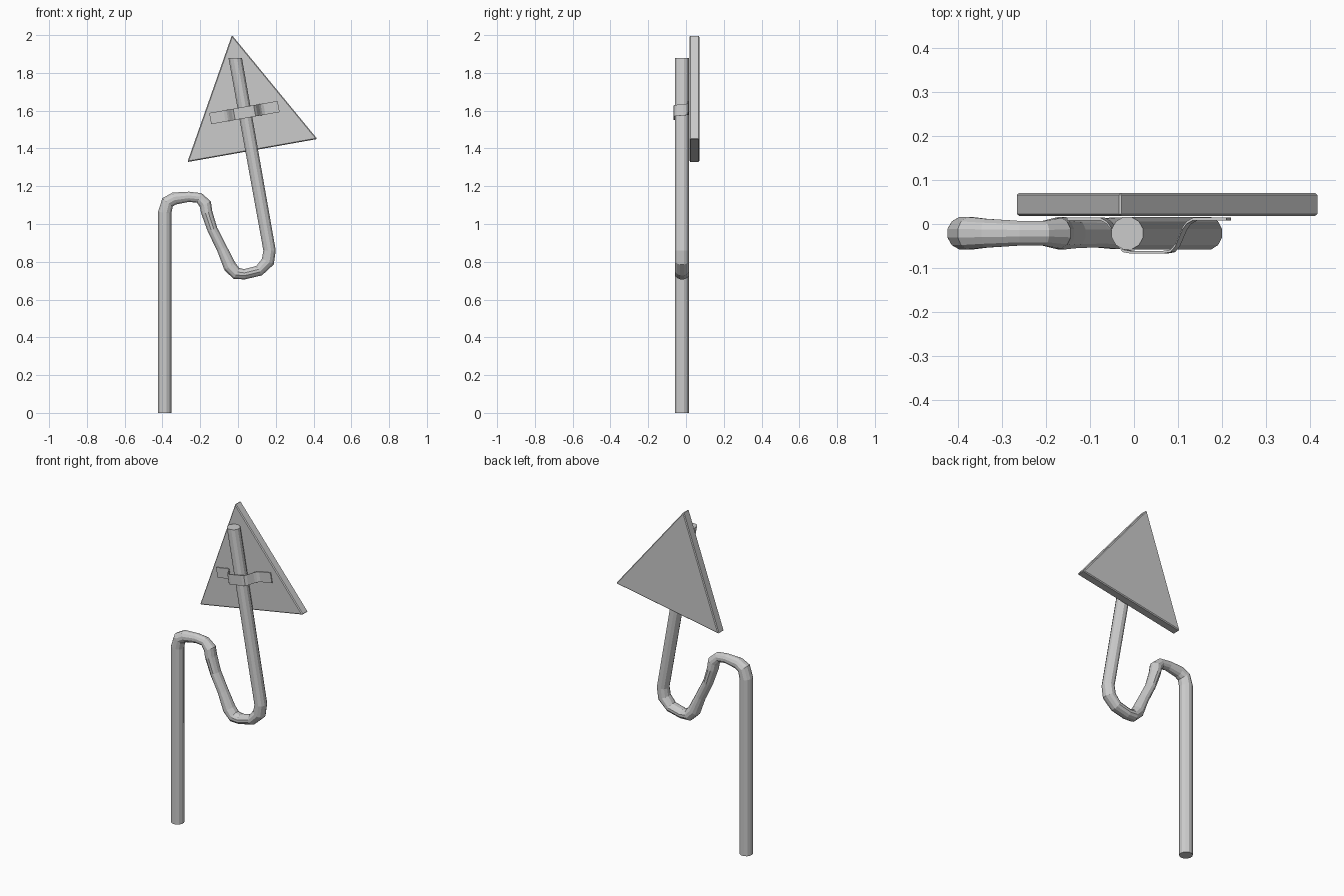
import bpy, bmesh
from math import sin, cos, pi, radians
from mathutils import Vector, Matrix

if "Cube" in bpy.data.objects:
    bpy.data.objects.remove(bpy.data.objects["Cube"])


def finish(bm, name):
    bmesh.ops.recalc_face_normals(bm, faces=bm.faces)
    me = bpy.data.meshes.new(name)
    bm.to_mesh(me)
    bm.free()
    ob = bpy.data.objects.new(name, me)
    bpy.context.collection.objects.link(ob)
    return ob


def prism(bm, pts, depth):
    """Extrude a closed polygon by a vector."""
    face = bm.faces.new([bm.verts.new(p) for p in pts])
    ext = bmesh.ops.extrude_face_region(bm, geom=[face], use_keep_orig=True)
    vs = [g for g in ext["geom"] if isinstance(g, bmesh.types.BMVert)]
    bmesh.ops.translate(bm, verts=vs, vec=depth)


# Bent pole: path points (x, z, in-plane radius, depth radius)
PATH = [(-.388, 0, .037, .038), (-.388, 1.06, .037, .038),
        (-.373, 1.115, .036, .038), (-.337, 1.135, .034, .034),
        (-.26, 1.144, .028, .029), (-.205, 1.138, .029, .029),
        (-.173, 1.105, .034, .036), (-.165, 1.06, .031, .038),
        (-.135, .97, .028, .035), (-.085, .87, .029, .033),
        (-.043, .775, .036, .037), (-.008, .738, .034, .038),
        (.035, .734, .028, .038), (.112, .753, .03, .038),
        (.158, .801, .036, .038), (.167, .86, .034, .038),
        (-.015, 1.88, .037, .038)]
SIDES = 12
bm = bmesh.new()
rings = []
for i, (x, z, r, ry) in enumerate(PATH):
    a, b = PATH[max(i - 1, 0)], PATH[min(i + 1, len(PATH) - 1)]
    c = Vector((x, z))
    d_in = (c - Vector(a[:2])).normalized()
    d_out = (Vector(b[:2]) - c).normalized()
    t = (d_in + d_out).normalized()
    n = Vector((t.y, 0, -t.x))
    if i == len(PATH) - 1:
        n = Vector((1, 0, 0))   # level cut at the top
    ring = []
    for k in range(SIDES):
        w = 2 * pi * (k + .5) / SIDES
        ring.append(bm.verts.new(Vector((x, -.021, z)) + n * r * cos(w)
                                 + Vector((0, ry * sin(w), 0))))
    rings.append(ring)
for p, q in zip(rings, rings[1:]):
    for k in range(SIDES):
        m = (k + 1) % SIDES
        bm.faces.new((p[k], p[m], q[m], q[k]))
bm.faces.new(rings[0])
bm.faces.new(rings[-1])
finish(bm, "bent_pole")

# Triangular sign plate with small edge bevel
bm = bmesh.new()
prism(bm, [(-.032, .018, 2.0), (.42, .018, 1.45), (-.268, .018, 1.328)],
      Vector((0, .053, 0)))
plate = finish(bm, "sign_plate")
bev = plate.modifiers.new("edge", "BEVEL")
bev.width = .005
bev.segments = 1
bev.limit_method = 'ANGLE'
bev.angle_limit = radians(85)

# Strap clamp bent around the pole
half = [(.038, -.061), (.055, -.058), (.066, -.045), (.083, -.006),
        (.092, .006), (.107, .0145), (.184, .0145)]
line = [(-u, y) for u, y in reversed(half)] + half
T = .006
outer = [(u, 0, y - T) for u, y in line]
inner = [(u, 0, y) for u, y in reversed(line)]
bm = bmesh.new()
prism(bm, [(u, y, -.03) for u, _, y in outer + inner], Vector((0, 0, .06)))
strap = finish(bm, "strap_clamp")
strap.data.transform(Matrix.Translation((.034, 0, 1.59)) @ Matrix.Rotation(radians(-10), 4, 'Y'))
